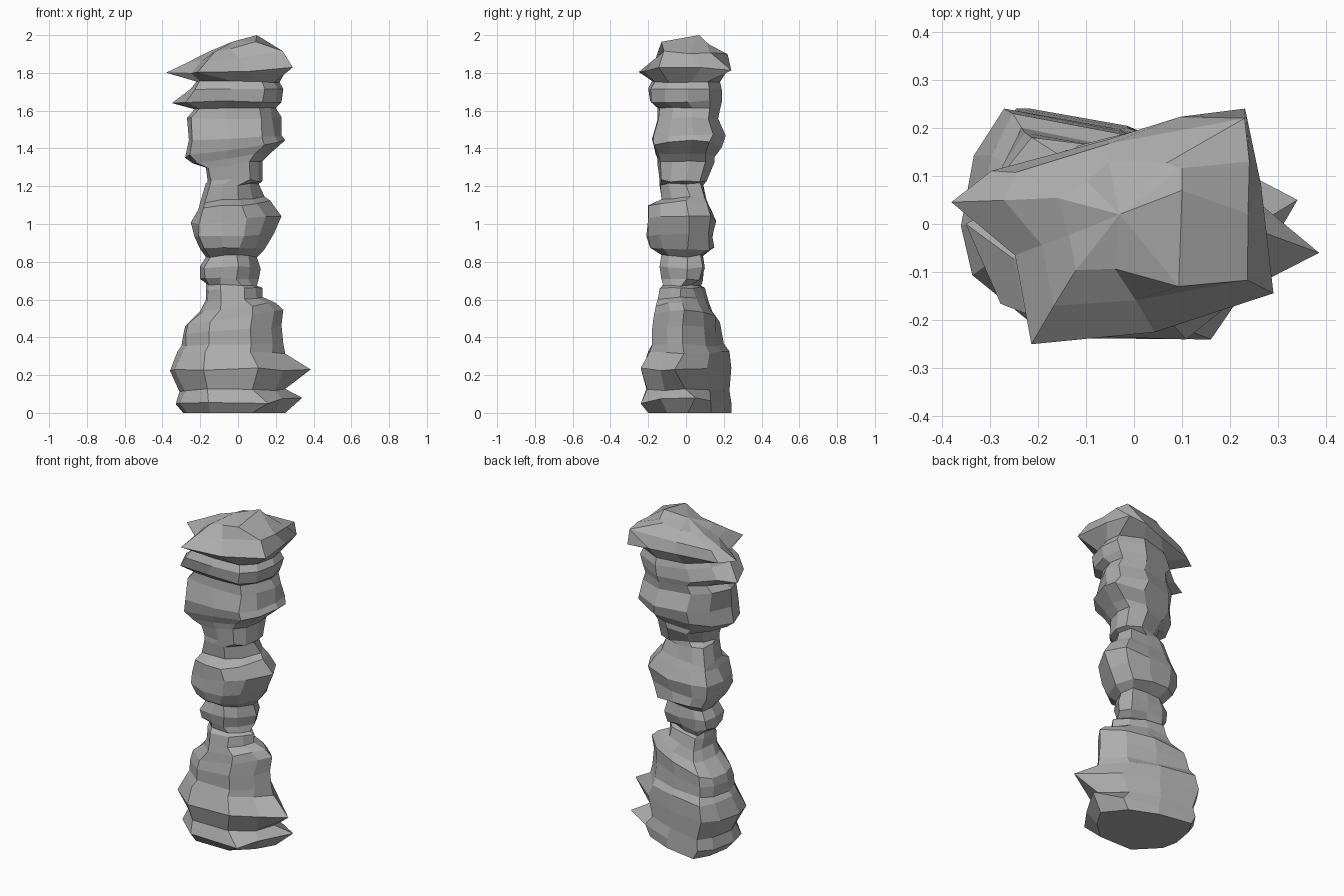
import bpy
import bmesh
import random
from mathutils import Vector

random.seed(4)

cube = bpy.data.objects.get("Cube")
if cube:
    bpy.data.objects.remove(cube, do_unlink=True)

stone = bpy.data.materials.new("grey stone")
stone.use_nodes = True
stone_colour = (0.42, 0.42, 0.42, 1)
stone.diffuse_color = stone_colour
stone.node_tree.nodes["Principled BSDF"].inputs["Base Color"].default_value = stone_colour

bm = bmesh.new()
loops = []


def fit(values, low, high):
    """Stretch values so that they run exactly from low to high."""
    smallest, largest = min(values), max(values)
    return [low + (v - smallest) / (largest - smallest) * (high - low) for v in values]


def roughen(values):
    return [v + random.uniform(-0.8, 0.8) for v in values]


def stack(outline, rings):
    """Add rings to the pillar: the outline is fitted into each one, given as
    (height, left, right, front, back, sideways tilt) in hundredths."""
    for ring in rings:
        z, x_low, x_high, y_low, y_high, tilt = [n / 100 for n in ring]
        xs = fit(roughen([p[0] for p in outline]), x_low, x_high)
        ys = fit(roughen([p[1] for p in outline]), y_low, y_high)
        wobble = 0.008 if z > 0 else 0
        loops.append([bm.verts.new((x, y, z + tilt * x + random.uniform(-wobble, wobble)))
                      for x, y in zip(xs, ys)])


# Wide foot, squared off on one side, pointed on the other
stack([
    (-36, 0), (-33, -10), (-17, -24), (13, -24), (28, -13),
    (36, -2), (22, 12), (0, 20), (-27, 24), (-33, 15),
], [
    (0, -29, 25, -20, 24, 0),
    (6, -33, 30, -24, 24, 3),
    (12, -31, 25, -21, 23, 0),
    (23, -36, 31, -24, 24, 0),
    (32, -32, 25, -20, 23, 0),
    (36, -30, 24, -18, 20, 0),
    (44, -29, 23, -18, 19, 8),
    (51, -28, 24, -17, 18, 16),
    (56, -20, 20, -16, 14, 12),
    (60, -17, 13, -15, 12, 5),
    (66, -17, 13, -14, 10, 0),
    (68, -17, 10, -12, 8, 0),
])

# Narrow waist with a rounded bulge
stack([
    (-24, 0), (-21, -16), (-8, -20), (5, -20), (15, -13),
    (23, 2), (18, 14), (2, 16), (-13, 16), (-22, 12),
], [
    (71, -20, 11, -13, 9, 0),
    (77, -20, 12, -14, 10, 0),
    (83, -17, 10, -13, 9, 0),
    (87, -20, 14, -19, 15, 0),
    (94, -23, 19, -21, 14, 5),
    (102, -25, 23, -20, 16, 8),
    (110, -21, 17, -20, 13, 10),
    (113, -20, 14, -13, 11, 10),
    (121, -17, 11, -14, 9, 0),
])

# Layered shoulder, squared off at its front right
stack([
    (-27, -6), (-25, -16), (-5, -18), (14, -17), (21, -9),
    (25, 3), (23, 14), (8, 20), (-12, 16), (-22, 7),
], [
    (123, -16, 13, -14, 11, 0),
    (132, -17, 13, -15, 15, 12),
    (135, -24, 17, -15, 15, 15),
    (140, -28, 25, -17, 19, 16),
    (146, -26, 23, -18, 21, 5),
    (156, -27, 23, -15, 17, 0),
    (161, -23, 20, -15, 18, 0),
    (165, -29, 23, -19, 19, 0),
    (171, -25, 24, -20, 19, 0),
    (175, -22, 22, -18, 18, 0),
])

# Overhanging cap rim
stack([
    (-38, 5), (-24, -7), (-21, -25), (5, -22), (29, -15),
    (27, 9), (23, 24), (10, 22), (-6, 18), (-30, 11),
], [(181, -38, 29, -25, 24, 4)])

# Sloping brow of the cap
stack([
    (-27, 5), (-20, -5), (-17, -17), (0, -16), (24, -12),
    (24, 2), (24, 13), (20, 23), (-6, 16), (-25, 10),
], [(188, -27, 24, -17, 23, 12)])

# Crown, rising to one side
stack([
    (-16, 5), (-14, -2), (-12, -9), (-4, -9), (10, -13),
    (10, 5), (10, 11), (7, 13), (-5, 12), (-10, 9),
], [(194, -16, 10, -13, 13, 22)])

# Pull the nearest corner out to each jutting point
corners = [v for loop in loops for v in loop]
for spur in [(0.34, 0.05, 0.08), (0.385, -0.06, 0.23), (0.16, -0.24, 0.05),
             (-0.35, 0.0, 1.64), (0.23, 0.22, 1.9), (0.1, 0.07, 2)]:
    target = Vector(spur)
    nearest = min(corners, key=lambda v: (v.co - target).length)
    nearest.co = target

# Skin the rings, then close the flat base and the crown
for lower, upper in zip(loops, loops[1:]):
    for i, corner in enumerate(lower):
        bm.faces.new((lower[i - 1], corner, upper[i], upper[i - 1]))
bm.faces.new(reversed(loops[0]))
tip = bm.verts.new((-0.03, 0.02, 1.965))
for i, corner in enumerate(loops[-1]):
    bm.faces.new((loops[-1][i - 1], corner, tip))
bmesh.ops.recalc_face_normals(bm, faces=bm.faces)

mesh = bpy.data.meshes.new("rock_pillar")
bm.to_mesh(mesh)
bm.free()
mesh.materials.append(stone)
pillar = bpy.data.objects.new("rock_pillar", mesh)
bpy.context.collection.objects.link(pillar)
